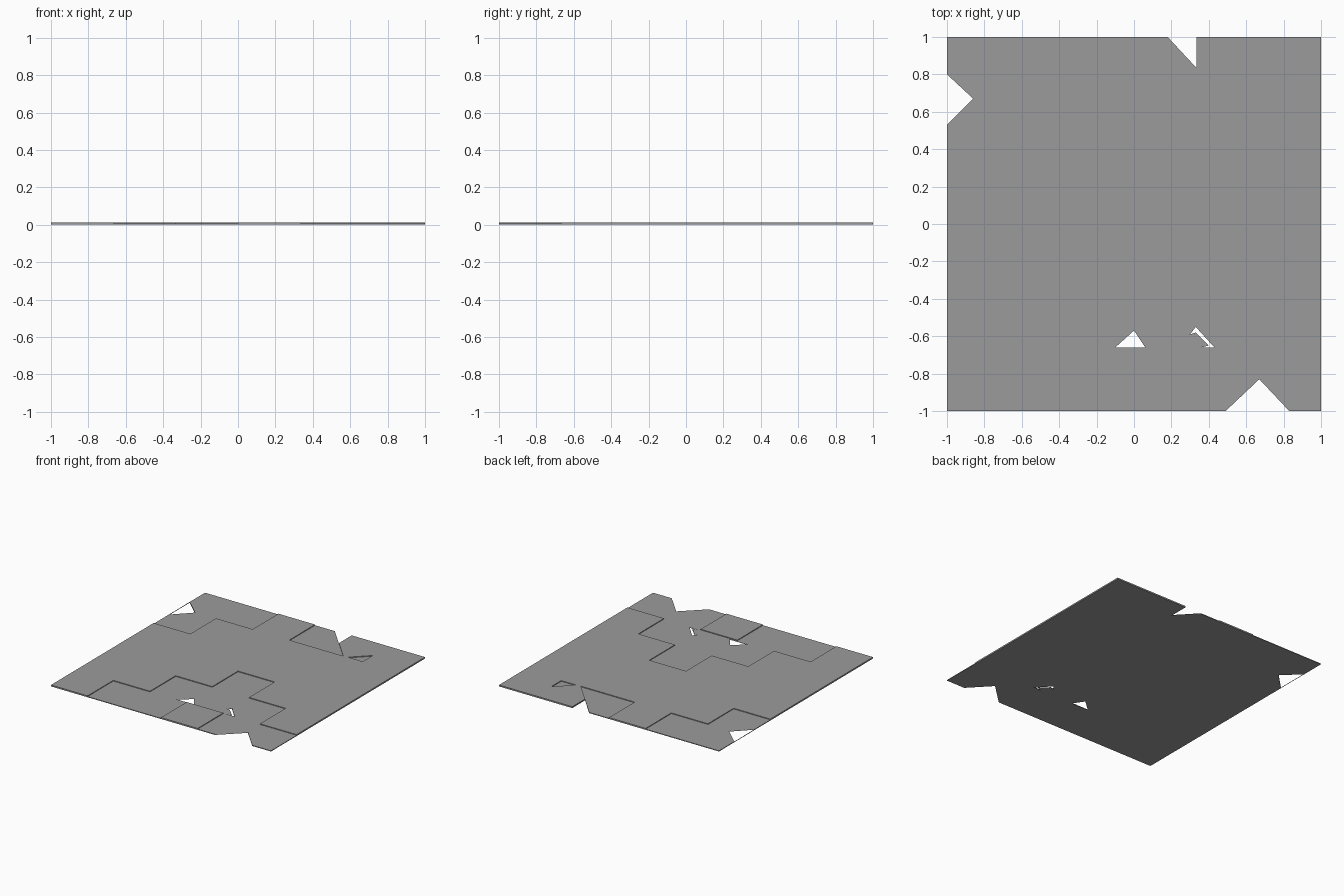
import bpy, bmesh

if "Cube" in bpy.data.objects:
    bpy.data.objects.remove(bpy.data.objects["Cube"])

T = 1 / 3          # tile size
H, L = 0.012, 0.006  # upper and lower terrace heights

grey = bpy.data.materials.new("dark_grey")
grey.diffuse_color = (0.33, 0.33, 0.33, 1)
grey.use_nodes = True
grey.node_tree.nodes["Principled BSDF"].inputs["Base Color"].default_value = grey.diffuse_color


def finish(name, bm):
    me = bpy.data.meshes.new(name)
    bm.to_mesh(me)
    bm.free()
    me.materials.append(grey)
    ob = bpy.data.objects.new(name, me)
    bpy.context.collection.objects.link(ob)
    return ob


def sheet(name, loops, z, up=1):
    """Flat sheet: first loop is the outline, the rest are holes."""
    bm = bmesh.new()
    edges = []
    for loop in loops:
        vs = [bm.verts.new((x, y, z)) for x, y in loop]
        edges += [bm.edges.new((vs[i], vs[i - 1])) for i in range(len(vs))]
    bmesh.ops.triangle_fill(bm, edges=edges, use_beauty=True, normal=(0, 0, 1))
    bm.normal_update()
    for f in bm.faces:
        if f.normal.z * up < 0:
            f.normal_flip()
    return finish(name, bm)


def wall(name, path, z0, z1):
    """Paper-thin vertical wall along a path."""
    bm = bmesh.new()
    lo = [bm.verts.new((x, y, z0)) for x, y in path]
    hi = [bm.verts.new((x, y, z1)) for x, y in path]
    for i in range(len(path) - 1):
        bm.faces.new((lo[i], lo[i + 1], hi[i + 1], hi[i]))
    return finish(name, bm)


def tiles(*pts):
    return [(x * T, y * T) for x, y in pts]


# terrace boundaries in tile units
front_steps = tiles((-2, -3), (-2, -2), (-1, -2), (-1, -1), (0, -1), (0, 0),
                    (1, 0), (1, -1), (2, -1), (2, -2), (3, -2))
back_steps = tiles((-1, 3), (-1, 2), (-2, 2), (-2, 1), (-3, 1))
back_pit = tiles((0, 2), (0, 3))
diag = (0.49, 2 * T)
pocket = [(0.53, 0.67), (0.665, 0.67), (0.665, 0.80)]
block = tiles((0, -3), (0, -2), (1, -2), (1, -3))

# notches and holes
front_notch = [(0.49, -1), (0.67, -0.83), (0.83, -1)]
left_notch = [(-1, 0.80), (-0.86, 0.67), (-1, 0.53)]
hole_a = [(-0.10, -0.66), (0, -0.57), (0.06, -0.66)]
hole_b = [(0.33, -0.55), (0.43, -0.66), (0.36, -0.66),
          (0.40, -0.65), (0.33, -0.58), (0.30, -0.59)]

# upper terrace
sheet("upper_terrace",
      [[(-1, -1)] + front_steps + [(1, 1), (T, 1), (T, 0.835), diag]
       + back_pit + back_steps, pocket], H)
sheet("raised_block", [block], H)

# lower terraces
sheet("front_terrace",
      [front_steps[:1] + block + front_notch + [(1, -1)]
       + front_steps[:0:-1], hole_a, hole_b], L)
sheet("back_corner_terrace",
      [back_steps + left_notch[::-1] + [(-1, 1)]], L)
sheet("back_pit_floor", [back_pit + [(0.18, 1), diag]], L)
sheet("pocket_floor", [pocket], L)

# flat underside
sheet("underside",
      [[(-1, -1)] + front_notch + [(1, -1), (1, 1), (T, 1), (T, 0.835),
       (0.18, 1), (-1, 1)] + left_notch, hole_a, hole_b], 0, -1)

# walls between terraces
wall("front_step_wall", front_steps, L, H)
wall("back_step_wall", back_steps, L, H)
wall("back_pit_wall", [(T, 1), (T, 0.835), diag] + back_pit, L, H)
wall("pocket_wall", pocket + pocket[:1], L, H)
wall("block_wall", block, L, H)

# outer rim walls
wall("rim_left", [(-1, T), (-1, -1), (-2 * T, -1)], 0, H)
wall("rim_right", [(1, -2 * T), (1, 1), (T, 1)], 0, H)
wall("rim_back", [(0, 1), (-T, 1)], 0, H)
wall("rim_block", [(0, -1), (T, -1)], 0, H)
wall("rim_back_corner", [(-T, 1), (-1, 1), (-1, T)], 0, L)
wall("rim_back_pit", [(0, 1), (0.18, 1)], 0, L)
wall("rim_front_left", [(-2 * T, -1), (0, -1)], 0, L)
wall("rim_front_a", [(T, -1), (0.49, -1)], 0, L)
wall("rim_front_b", [(0.83, -1), (1, -1), (1, -2 * T)], 0, L)
